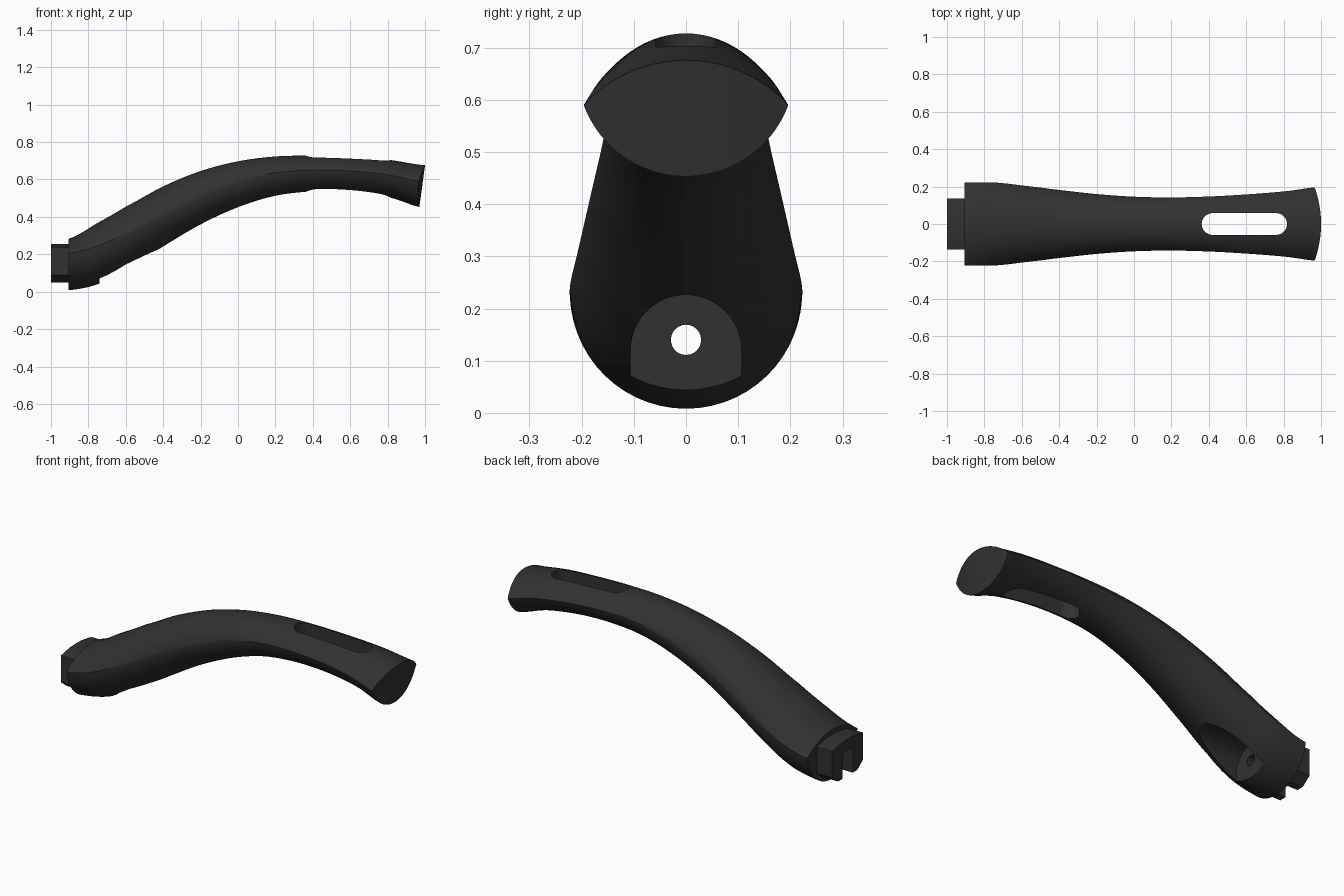
import bpy, bmesh, math

if "Cube" in bpy.data.objects:
    bpy.data.objects.remove(bpy.data.objects["Cube"])

# One dark plastic colour
plastic = bpy.data.materials.new("dark plastic")
plastic.use_nodes = True
COLOUR = (0.031, 0.031, 0.031, 1)
plastic.diffuse_color = COLOUR
plastic.node_tree.nodes["Principled BSDF"].inputs["Base Color"].default_value = COLOUR

# Grip stations: x, half width, bottom z, side edge z, top z
STATIONS = [
    (-0.905, 0.221, 0.008, 0.205, 0.283),
    (-0.75, 0.222, 0.04, 0.245, 0.368),
    (-0.6, 0.206, 0.118, 0.315, 0.455),
    (-0.4, 0.182, 0.242, 0.42, 0.563),
    (-0.2, 0.16, 0.36, 0.516, 0.645),
    (0.0, 0.146, 0.452, 0.595, 0.697),
    (0.2, 0.142, 0.513, 0.636, 0.723),
    (0.4, 0.147, 0.536, 0.65, 0.727),
    (0.6, 0.158, 0.533, 0.645, 0.72),
    (0.8, 0.174, 0.506, 0.625, 0.706),
    (1.0, 0.196, 0.453, 0.59, 0.676),
]
SIDES, STEPS = 28, 6


def smooth_stations():
    """Catmull-Rom interpolation of the stations."""
    rows, last = [], len(STATIONS) - 1
    for i in range(last):
        a, b, c, d = (STATIONS[min(max(i + k, 0), last)] for k in (-1, 0, 1, 2))
        for s in range(STEPS):
            t = s / STEPS
            row = []
            for p, q, r, u in zip(a, b, c, d):
                m, n = (r - p) / 2, (u - q) / 2
                row.append(q + m * t + (3 * (r - q) - 2 * m - n) * t**2
                           + (2 * (q - r) + m + n) * t**3)
            row[0] = b[0] + (c[0] - b[0]) * t
            rows.append(row)
    return rows + [STATIONS[-1]]


def arc_height(y, w, sag):
    """Height of a circular arc of half width w and given sag above its chord."""
    sag = min(sag, w)
    r = (w * w + sag * sag) / (2 * sag)
    return math.sqrt(max(r * r - y * y, 0)) - (r - sag)


def finish(name, bm, colour=True):
    bmesh.ops.recalc_face_normals(bm, faces=bm.faces)
    mesh = bpy.data.meshes.new(name)
    bm.to_mesh(mesh)
    bm.free()
    obj = bpy.data.objects.new(name, mesh)
    bpy.context.collection.objects.link(obj)
    mesh.materials.append(plastic)
    return obj


def prism(name, outline, axis, start, end):
    """Extrude a 2D outline along x (outline in y, z) or z (outline in x, y)."""
    place = (lambda p, d: (d, *p)) if axis == "x" else (lambda p, d: (*p, d))
    bm = bmesh.new()
    a, b = ([bm.verts.new(place(p, d)) for p in outline] for d in (start, end))
    bm.faces.new(a)
    bm.faces.new(b)
    for i in range(len(a)):
        j = (i + 1) % len(a)
        bm.faces.new((a[i], a[j], b[j], b[i]))
    return finish(name, bm)


def arc(cx, cy, r, start, end, n=24):
    angles = [math.radians(start + (end - start) * i / n) for i in range(n + 1)]
    return [(cx + r * math.cos(a), cy + r * math.sin(a)) for a in angles]


def shade(obj):
    bpy.ops.object.select_all(action="DESELECT")
    obj.select_set(True)
    bpy.context.view_layer.objects.active = obj
    bpy.ops.object.shade_smooth_by_angle(angle=math.radians(30))


# Grip: lens-shaped sections lofted along the length, with a bowed, tilted end
bm = bmesh.new()
rings = []
for x, w, low, edge, top in smooth_stations():
    ramp = max(0, (x - 0.8) / 0.2) ** 2
    upper, lower = [], []
    for i in range(SIDES + 1):
        y = -w * math.cos(math.pi * i / SIDES)
        zs = (edge + arc_height(y, w, top - edge), edge - arc_height(y, w, edge - low))
        points = [(x - ramp * (0.136 * (top - z) + 0.023 * (y / w) ** 2), y, z) for z in zs]
        upper.append(bm.verts.new(points[0]))
        tip = i in (0, SIDES)
        lower.append(upper[-1] if tip else bm.verts.new(points[1]))
    rings.append((upper, lower))
for (u0, l0), (u1, l1) in zip(rings, rings[1:]):
    for a, b in ((u0, u1), (l0, l1)):
        for i in range(SIDES):
            bm.faces.new((a[i], a[i + 1], b[i + 1], b[i]))
for upper, lower in (rings[0], rings[-1]):
    for i in range(SIDES):
        corners = [upper[i], upper[i + 1], lower[i + 1], lower[i]]
        bm.faces.new(list(dict.fromkeys(corners)))
grip = finish("grip", bm)

# Cutters: hanging slot, screw recess and screw hole
slot = arc(0.76, 0, 0.058, -90, 90) + arc(0.42, 0, 0.058, 90, 270)
recess = arc(0, 0.12, 0.106, 0, 180) + [(-0.106, -0.1), (0.106, -0.1)]
hole = arc(0, 0.14, 0.029, 0, 345, 23)
cutters = [
    prism("slot_cutter", slot, "z", 0.3, 1),
    prism("recess_cutter", recess, "x", -0.74, -0.2),
    prism("hole_cutter", hole, "x", -1.1, -0.6),
]
for cutter in cutters:
    cutter.hide_render = True
    cut = grip.modifiers.new(cutter.name, "BOOLEAN")
    cut.operation, cut.solver, cut.object = "DIFFERENCE", "EXACT", cutter
    bpy.ops.object.select_all(action="DESELECT")
    grip.select_set(True)
    bpy.context.view_layer.objects.active = grip
    bpy.ops.object.modifier_apply(modifier=cut.name)
    bpy.data.objects.remove(cutter)
shade(grip)

# Mounting plug: domed block with chamfered feet and a notch open below
half = [(0.045, 0.19), (0.045, 0.05), (0.085, 0.05), (0.137, 0.09), (0.137, 0.238)]
dome = [(y, 0.238 + arc_height(y, 0.137, 0.018)) for y in (0.1, 0.05, 0, -0.05, -0.1)]
plug = prism("mounting_plug", half + dome + [(-y, z) for y, z in reversed(half)],
             "x", -1, -0.9)
shade(plug)
